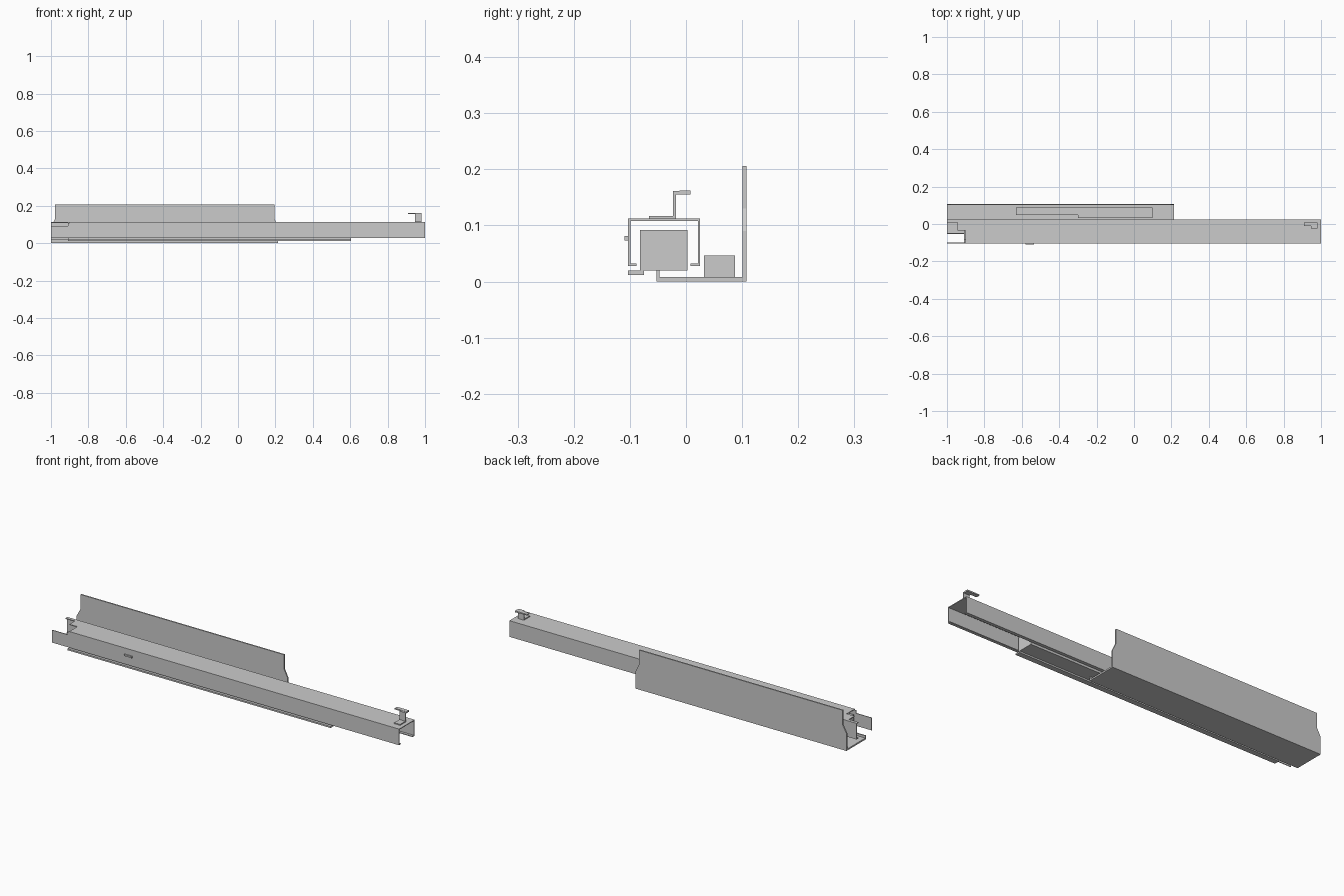
import bpy, bmesh
from mathutils import Vector

if "Cube" in bpy.data.objects:
    bpy.data.objects.remove(bpy.data.objects["Cube"])


def prism(name, pts, lo, hi, axis="x"):
    """Extrude a 2D outline along an axis: x takes (y,z), y takes (x,z), z takes (x,y)."""
    place = {"x": lambda a, b, t: (t, a, b),
             "y": lambda a, b, t: (a, t, b),
             "z": lambda a, b, t: (a, b, t)}[axis]
    step = Vector(place(0, 0, hi - lo))
    bm = bmesh.new()
    face = bm.faces.new([bm.verts.new(place(a, b, lo)) for a, b in pts])
    ext = bmesh.ops.extrude_face_region(bm, geom=[face], use_keep_orig=True)
    bmesh.ops.translate(bm, vec=step,
                        verts=[g for g in ext["geom"] if isinstance(g, bmesh.types.BMVert)])
    bmesh.ops.recalc_face_normals(bm, faces=bm.faces)
    mesh = bpy.data.meshes.new(name)
    bm.to_mesh(mesh)
    bm.free()
    obj = bpy.data.objects.new(name, mesh)
    bpy.context.collection.objects.link(obj)
    return obj


def box(name, x, y, z):
    return prism(name, [(y[0], z[0]), (y[1], z[0]), (y[1], z[1]), (y[0], z[1])], *x)


T = 0.004                        # sheet thickness
YF, YB, ZL, ZH = -0.103, 0.025, 0.028, 0.112

# Outer channel, open underneath with two inward lips
channel = [(YF, ZL), (YF, ZH), (YB, ZH), (YB, ZL), (0.008, ZL), (0.008, ZL + T),
           (YB - T, ZL + T), (YB - T, ZH - T), (YF + T, ZH - T), (YF + T, ZL + T),
           (-0.088, ZL + T), (-0.088, ZL)]
prism("outer_channel", channel, -0.9, 1.0)

# Notched left end of the channel: rear strip, top step and low front tongue
rear = [(YB, ZL), (YB, ZH), (0.009, ZH), (0.009, ZH - T), (YB - T, ZH - T),
        (YB - T, ZL + T), (0.008, ZL + T), (0.008, ZL)]
prism("channel_rear_end", rear, -1.0, -0.9)
box("channel_top_step", (-0.945, -0.9), (-0.036, 0.009), (ZH - T, ZH))
prism("channel_front_tongue",
      [(-1, ZL), (-0.9, ZL), (-0.9, 0.108), (-0.91, 0.108), (-0.91, 0.093), (-1, 0.093)],
      YF, YF + T, "y")

# Inner slider bar with its guide strip
box("inner_slider", (-0.91, 0.605), (-0.082, 0.003), (0.02, 0.092))
box("guide_strip", (-0.91, 0.605), (YF, -0.075), (0.012, 0.02))

# Lower bracket: floor with upturned edge, and a tall waisted side plate
floor = [(-0.053, 0), (0.108, 0), (0.108, 0.008), (-0.047, 0.008), (-0.047, 0.02), (-0.053, 0.02)]
prism("bracket_floor", floor, -1.0, 0.215)
plate = [(-1, 0), (0.215, 0), (0.215, 0.09), (0.195, 0.13), (0.195, 0.206),
         (-0.978, 0.206), (-0.978, 0.13), (-1, 0.09)]
prism("side_plate", plate, 0.101, 0.108, "y")

# Stepped block on the floor
block = [(-0.63, 0.047), (-0.3, 0.047), (-0.3, 0.032), (0.1, 0.032), (0.1, 0.087), (-0.63, 0.087)]
prism("stepped_block", block, 0.008, 0.046, "z")

# Hooked catch on top of the right end
catch = [(-0.066, ZH), (-0.018, ZH), (-0.018, 0.155), (0.008, 0.155), (0.008, 0.161),
         (-0.023, 0.161), (-0.023, 0.117), (-0.066, 0.117)]
prism("catch_bracket", catch, 0.946, 0.98)
box("catch_finger", (0.91, 0.98), (-0.012, 0.008), (0.156, 0.162))

# Small tab on the front wall
box("front_tab", (-0.58, -0.535), (-0.11, YF), (0.073, 0.081))
